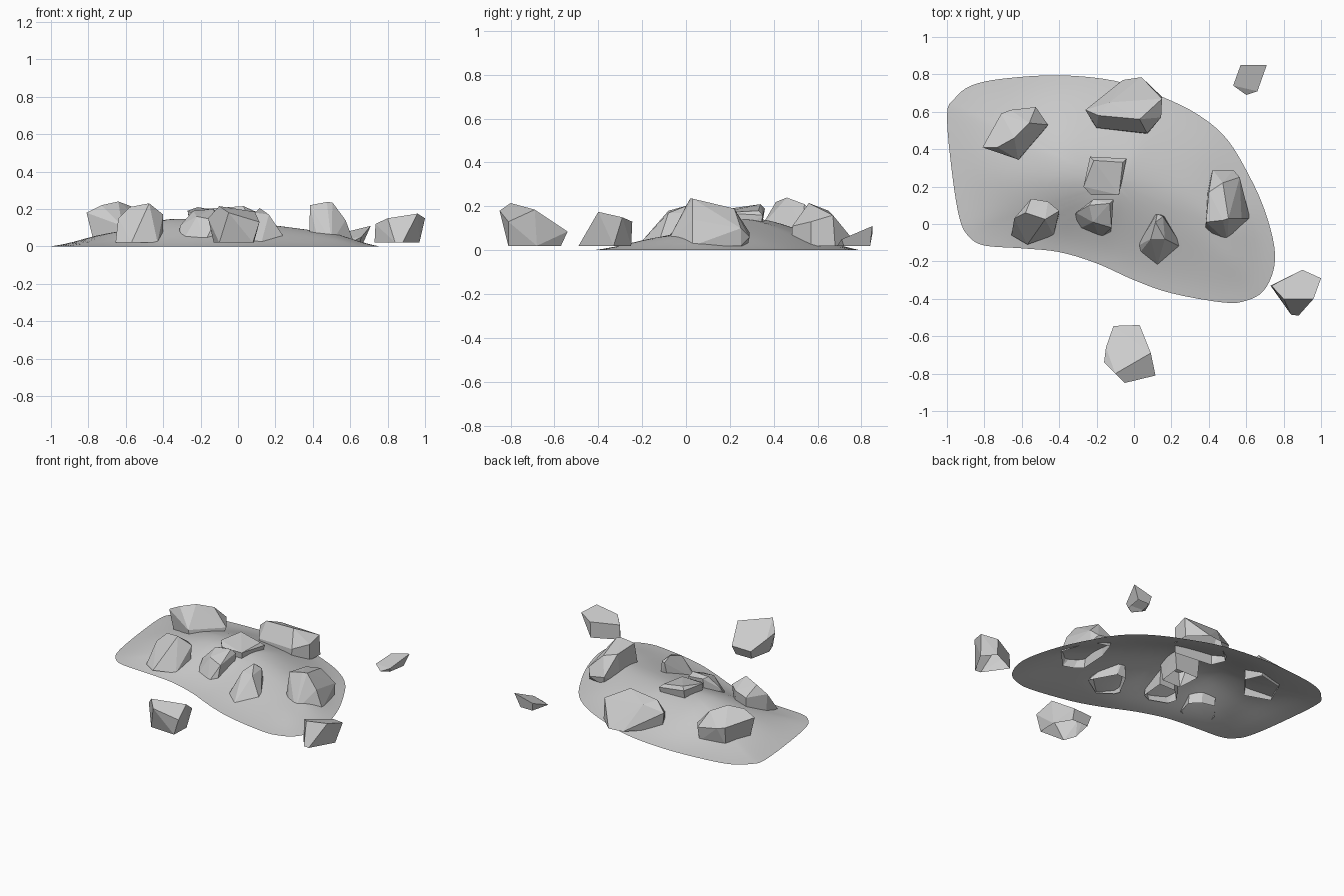
import bpy, bmesh
from mathutils import Vector

if "Cube" in bpy.data.objects:
    bpy.data.objects.remove(bpy.data.objects["Cube"])


def finish(bm, name, smooth=False):
    me = bpy.data.meshes.new(name)
    bm.to_mesh(me)
    bm.free()
    for p in me.polygons:
        p.use_smooth = smooth
    ob = bpy.data.objects.new(name, me)
    bpy.context.collection.objects.link(ob)
    return ob


def rock(name, top, base, z0=0.02):
    """Faceted stone, open underneath: upper corners (x, y, z), flat base corners (x, y)."""
    bm = bmesh.new()
    for p in top:
        bm.verts.new(p)
    for x, y in base:
        bm.verts.new((x, y, z0))
    bmesh.ops.convex_hull(bm, input=bm.verts)
    loose = [v for v in bm.verts if not v.link_faces]
    bmesh.ops.delete(bm, geom=loose, context='VERTS')
    bmesh.ops.recalc_face_normals(bm, faces=bm.faces)
    bottom = [f for f in bm.faces if f.normal.z < -0.98]
    bmesh.ops.delete(bm, geom=bottom, context='FACES')
    bmesh.ops.dissolve_limit(bm, angle_limit=0.12, verts=bm.verts, edges=bm.edges)
    return finish(bm, name)


def spline(pts, n):
    """Closed smooth curve through the points."""
    out, k = [], len(pts)
    for i in range(k):
        a, b, c, d = (Vector(pts[(i + j) % k]) for j in (-1, 0, 1, 2))
        for s in range(n):
            t = s / n
            out.append(0.5 * (2 * b + (c - a) * t + (2 * a - 5 * b + 4 * c - d) * t * t
                              + (3 * b - a - 3 * c + d) * t ** 3))
    return out


# Soil mound: open smooth sheet, highest along a crest line and falling to its outline
outline = spline([(-1, .58), (-.96, .67), (-.87, .74), (-.7, .777), (-.4, .795), (-.1, .765),
                  (.15, .68), (.35, .58), (.5, .45), (.62, .25), (.7, .07), (.75, -.12),
                  (.745, -.25), (.69, -.36), (.6, -.41), (.48, -.42), (.2, -.37), (0, -.3),
                  (-.2, -.21), (-.4, -.15), (-.6, -.13), (-.8, -.115), (-.88, -.07),
                  (-.93, .02), (-.97, .25)], 4)
crest = [Vector(p) for p in ((-.66, .3, .075), (-.38, .28, .15), (-.05, .25, .142),
                             (.25, .13, .105), (.48, 0, .075))]


def nearest(p, line):
    """Distance to a polyline and the closest point on it."""
    best = None
    for a, b in zip(line, line[1:]):
        d = (b - a).to_2d()
        t = min(1, max(0, (p - a.to_2d()).dot(d) / d.length_squared))
        q = a.lerp(b, t)
        dist = (q.to_2d() - p).length
        if best is None or dist < best[0]:
            best = (dist, q)
    return best


def height(p):
    dc, q = nearest(p, crest)
    de = nearest(p, outline + outline[:1])[0]
    s = de / (dc + de)
    return q.z * (0.3 * s * (2 - s) + 0.7 * s * s * (3 - 2 * s))


bm = bmesh.new()
centre = Vector((-.1, .22))
RINGS, n = 16, len(outline)
mid = bm.verts.new((*centre, height(centre)))
prev = None
for k in range(1, RINGS + 1):
    ring = []
    for o in outline:
        p = centre.lerp(o, k / RINGS)
        ring.append(bm.verts.new((p.x, p.y, height(p) if k < RINGS else 0)))
    for i in range(n):
        j = (i + 1) % n
        bm.faces.new((mid, ring[j], ring[i]) if prev is None
                     else (prev[i], prev[j], ring[j], ring[i]))
    prev = ring
# soften the crest line and keep normals upward
for _ in range(3):
    bmesh.ops.smooth_vert(bm, verts=[v for v in bm.verts if not v.is_boundary],
                          factor=0.5, use_axis_z=True)
bmesh.ops.recalc_face_normals(bm, faces=bm.faces)
if sum(f.normal.z for f in bm.faces) < 0:
    bmesh.ops.reverse_faces(bm, faces=bm.faces)
finish(bm, "soil_mound", True)

# Stones set into the mound
rock("back_stone",
     [(-.26, .61, .14), (-.19, .58, .2), (.03, .56, .215), (.15, .67, .16),
      (.07, .485, .11), (-.2, .515, .1), (.145, .57, .13), (-.13, .65, .18)],
     [(-.24, .6), (-.06, .77), (.04, .785), (.15, .68), (.145, .57), (.07, .48), (-.2, .51)])
rock("left_back_stone",
     [(-.81, .41, .18), (-.73, .41, .22), (-.64, .46, .24), (-.56, .54, .21), (-.71, .59, .15),
      (-.525, .625, .12), (-.46, .53, .1), (-.62, .345, .11), (-.66, .61, .14)],
     [(-.77, .41), (-.6, .35), (-.48, .5), (-.53, .61), (-.7, .57)])
rock("left_front_stone",
     [(-.64, .03, .15), (-.58, .06, .21), (-.475, .025, .23), (-.4, .07, .17), (-.55, .135, .14),
      (-.46, .12, .16)],
     [(-.655, -.06), (-.57, -.11), (-.43, -.06), (-.4, .05), (-.46, .11), (-.55, .13), (-.63, .03)])
rock("crest_stone",
     [(-.235, .36, .19), (-.04, .35, .16), (-.08, .155, .17), (-.23, .155, .17),
      (-.27, .2, .19), (-.215, .34, .21), (-.06, .33, .18)],
     [(-.24, .33), (-.07, .33), (-.09, .17), (-.23, .17)])
rock("middle_stone",
     [(-.24, .1, .19), (-.13, .11, .2), (-.22, .01, .16), (-.31, .06, .11),
      (-.11, .13, .17), (-.22, .13, .18), (-.12, -.02, .14)],
     [(-.32, .03), (-.3, -.03), (-.18, -.075), (-.125, -.05), (-.11, .12), (-.23, .12)])
rock("front_stone",
     [(.115, .01, .205), (.09, -.08, .18), (.165, -.08, .17), (.125, .055, .17), (.155, .04, .17)],
     [(.015, -.12), (.03, -.155), (.125, -.22), (.265, -.13), (.17, .04), (.1, .04)])
rock("right_stone",
     [(.385, .01, .22), (.475, .02, .237), (.505, .03, .235), (.475, .22, .19), (.4, .17, .2),
      (.42, .29, .08), (.53, .29, .06), (.565, .25, .1), (.575, .03, .14)],
     [(.38, -.03), (.43, -.07), (.5, -.095), (.585, -.01), (.62, .03), (.56, .25), (.43, .28),
      (.39, .16)])

# Loose stones around the mound
rock("loose_front_stone",
     [(-.1, -.8, .215), (.09, -.69, .185), (.115, -.81, .13), (-.05, -.85, .18),
      (-.16, -.74, .15), (-.15, -.66, .13), (-.11, -.545, .08), (.03, -.54, .085)],
     [(-.1, -.8), (.08, -.81), (.085, -.68), (.02, -.57), (-.1, -.57), (-.13, -.72)])
rock("loose_right_stone",
     [(.735, -.33, .12), (.8, -.4, .15), (.96, -.4, .175), (1, -.29, .15), (.9, -.245, .13)],
     [(.73, -.33), (.84, -.485), (.88, -.49), (.97, -.33), (.9, -.25)])
rock("loose_back_stone",
     [(.71, .85, .11), (.57, .85, .075), (.53, .74, .035), (.66, .71, .05)],
     [(.6, .69), (.56, .74), (.58, .84), (.67, .84), (.65, .72)])
